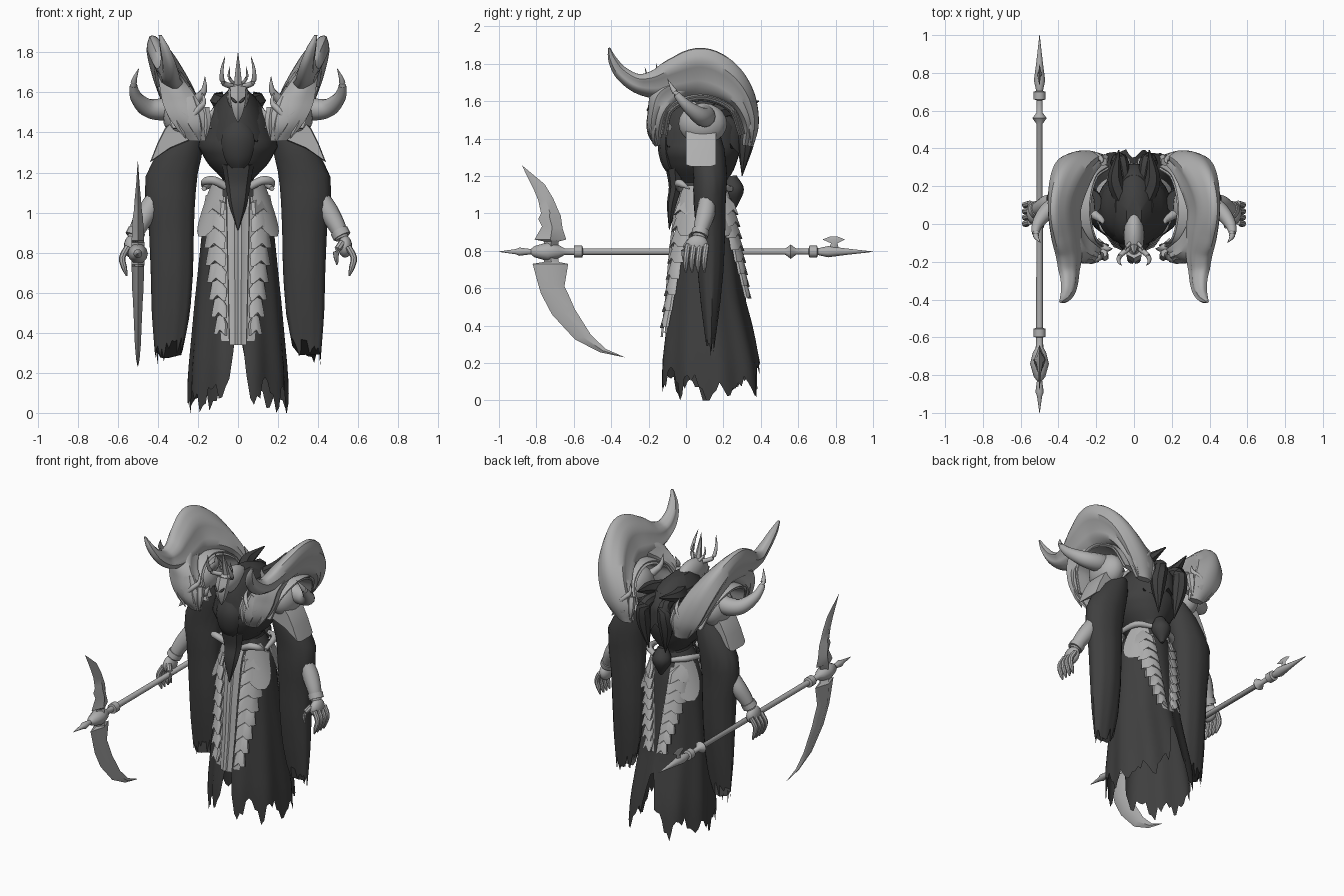
import bpy, bmesh, math, random
from mathutils import Vector

random.seed(4)
if "Cube" in bpy.data.objects:
    bpy.data.objects.remove(bpy.data.objects["Cube"])


def material(name, v):
    m = bpy.data.materials.new(name)
    m.use_nodes = True
    m.diffuse_color = (v, v, v, 1)
    m.node_tree.nodes["Principled BSDF"].inputs["Base Color"].default_value = (v, v, v, 1)
    return m


BONE = material("pale grey bone", 0.43)
CLOTH = material("dark grey cloth", 0.05)
made = []


def build(name, verts, faces, mat):
    me = bpy.data.meshes.new(name)
    me.from_pydata([tuple(v) for v in verts], [], faces)
    bm = bmesh.new()
    bm.from_mesh(me)
    bmesh.ops.recalc_face_normals(bm, faces=bm.faces)
    bm.to_mesh(me)
    bm.free()
    me.materials.append(mat)
    ob = bpy.data.objects.new(name, me)
    bpy.context.collection.objects.link(ob)
    made.append(ob)


def loft(name, rings, mat, cap=True, closed=True):
    n = len(rings[0])
    faces = [(r * n + i, r * n + (i + 1) % n, (r + 1) * n + (i + 1) % n, (r + 1) * n + i)
             for r in range(len(rings) - 1) for i in range(n if closed else n - 1)]
    if cap:
        faces += [tuple(range(n)), tuple(range((len(rings) - 1) * n, len(rings) * n))]
    build(name, [v for r in rings for v in r], faces, mat)


def smooth_path(pts, steps=5):
    p = [Vector(q) for q in pts]
    p = [2 * p[0] - p[1]] + p + [2 * p[-1] - p[-2]]
    out = []
    for i in range(1, len(p) - 2):
        a, b, c, d = p[i - 1:i + 3]
        for k in range(steps):
            t = k / steps
            out.append(0.5 * (2 * b + (c - a) * t + (2 * a - 5 * b + 4 * c - d) * t * t
                              + (3 * b - a - 3 * c + d) * t ** 3))
    return out + [p[-2]]


def tube(name, pts, mat, s=1, steps=5, n=10, flat=1):
    """Tapering tube through (x, y, z, radius) points; s mirrors it in x."""
    path = smooth_path(pts, steps)
    rings = []
    for i, p in enumerate(path):
        d = (path[min(i + 1, len(path) - 1)] - path[max(i - 1, 0)]).xyz.normalized()
        a = d.cross(Vector((0, 0, 1)) if abs(d.z) < 0.8 else Vector((1, 0, 0))).normalized()
        b = d.cross(a)
        r = max(p.w, 0.001)
        ring = [p.xyz + r * (a * math.cos(t) * flat + b * math.sin(t))
                for t in (math.tau * k / n for k in range(n))]
        rings.append([(s * v.x, v.y, v.z) for v in ring])
    loft(name, rings, mat)


def ball(name, c, r, mat):
    rings = [[(c[0] + r[0] * math.sin(u) * math.cos(t), c[1] + r[1] * math.sin(u) * math.sin(t),
               c[2] + r[2] * math.cos(u)) for t in (math.tau * k / 16 for k in range(16))]
             for u in (0.02 + 3.1 * j / 10 for j in range(11))]
    loft(name, rings, mat)


def lerp(table, z):
    """Table rows start with z, highest first; returns the blended rest."""
    for hi, lo in zip(table, table[1:]):
        if z >= lo[0]:
            break
    t = min(1, max(0, (z - lo[0]) / (hi[0] - lo[0])))
    return [l + (h - l) * t for h, l in zip(hi[1:], lo[1:])]


def drape(name, table, bottom, mat, s=1, n=56, rows=14, fold=0.0, cap=False):
    """Cloth body from (z, x0, x1, y0, y1) rows down to a ragged hem."""
    top = table[0][0]
    hem = [bottom(math.tau * i / n) for i in range(n)]
    rings = []
    for r in range(rows + 1):
        ring = []
        for i in range(n):
            a, t = math.tau * i / n, r / rows
            z = top + (hem[i] - top) * t
            x0, x1, y0, y1 = lerp(table, z)
            k = 1 + fold * t * math.sin(9 * a)
            ring.append((s * ((x0 + x1) / 2 + k * (x1 - x0) / 2 * math.cos(a)),
                         (y0 + y1) / 2 + k * (y1 - y0) / 2 * math.sin(a), z))
        rings.append(ring)
    loft(name, rings, mat, cap)


# Skirt with ragged hem, split at front and back
SKIRT = [(1.16, -.09, .09, .0, .22), (1.05, -.165, .165, -.04, .25), (.8, -.19, .19, -.07, .28),
         (.55, -.215, .215, -.09, .31), (.2, -.245, .245, -.13, .4), (0, -.25, .25, -.13, .42)]


def skirt_hem(a):
    c = abs(math.cos(a))
    rag = .045 * math.sin(11 * a) + random.uniform(-.05, .05)
    return max(0, .14 - .08 * c + .33 * max(0, 1 - c / .25) + rag)


drape("skirt", SKIRT, skirt_hem, CLOTH, n=90, fold=.035)


def on_skirt(x, z, off, side):
    _, rx, y0, y1 = lerp(SKIRT, z)
    k = math.sqrt(max(0, 1 - (x / rx) ** 2))
    return (x, (y0 + y1) / 2 + side * ((y1 - y0) / 2 * k + off), z)


# Bone front panel
rows = []
for j in range(16):
    z = 1.12 - .78 * j / 15
    w = .058 - .016 * j / 15
    rows.append([on_skirt(w * k / 3, z, .014 + .008 * (abs(k) == 1), -1) for k in range(-3, 4)])
loft("front_panel", rows, BONE, cap=False, closed=False)

# Overlapping leaf scales: straight columns in front, a closing V behind
for side, wide, low, end, label in ((-1, .058, .042, .36, "front"), (1, .05, .004, .54, "back")):
    for s in (1, -1):
        backing = []
        for j in range(16):
            t = j / 15
            inner = wide + (low - wide) * t + .004
            backing.append([on_skirt(s * (inner + (.082 - .045 * t) * k / 3), 1.08 + (end - 1.08) * t, .008, side)
                            for k in range(4)])
        loft(label + "_scale_backing", backing, BONE, cap=False, closed=False)
        for j in range(8):
            t = j / 8
            z = 1.08 + (end - 1.05) * t
            inner = wide + (low - wide) * t + .008
            w = inner + .095 - .055 * t * t
            m = (w + inner) / 2
            leaf = [(inner, z - .03), (m, z + .02), (w, z + .005), (w + .016, z - .085),
                    (m + .02, z - .06), (inner + .004, z - .09)]
            loft(label + "_scale", [[on_skirt(s * (m + (x - m) * g), h, o + .015 * (h < z - .05), side)
                                     for x, h in leaf] for o, g in ((.005, 1), (.018, 1), (.026, .6))], BONE)

# Torso, hood and apron point
drape("torso", [(1.56, -.1, .1, -.06, .26), (1.46, -.17, .17, -.1, .29), (1.33, -.2, .2, -.12, .29),
                (1.24, -.15, .15, -.09, .26), (1.17, -.075, .075, -.03, .22), (1.1, -.09, .09, -.03, .23)],
      lambda a: 1.1, CLOTH, n=32, cap=True)
drape("hood", [(1.62, -.04, .04, -.04, .14), (1.58, -.085, .085, -.09, .24), (1.5, -.13, .13, -.12, .32),
               (1.38, -.17, .17, -.13, .32)],
      lambda a: 1.36 + random.uniform(-.04, .04), CLOTH, n=32, rows=6, cap=True)
tube("apron_point", [(0, -.06, 1.24, .08), (0, -.055, 1.14, .062), (0, -.075, 1.04, .045), (0, -.09, .91, .002)],
     CLOTH, n=8, flat=.6)
tube("breast_plate", [(0, -.1, 1.47, .03), (0, -.11, 1.38, .08), (0, -.1, 1.28, .07), (0, -.07, 1.2, .03)],
     CLOTH, n=8, flat=.5)
tube("back_pouch", [(0, .24, 1.2, .03), (0, .25, 1.12, .06), (0, .26, 1.03, .01)], CLOTH)

# Head, mask and crown
ball("head", (0, -.06, 1.58), (.055, .13, .08), BONE)
tube("mask", [(0, -.14, 1.62, .045), (0, -.165, 1.55, .042), (0, -.17, 1.49, .025), (0, -.17, 1.45, .003)], BONE, n=6)
tube("crown_spike", [(0, -.12, 1.62, .025), (0, -.14, 1.7, .016), (0, -.16, 1.8, .001)], BONE, n=6)

for s in (1, -1):
    # Crown prongs, eye slits, cape tails, collar points
    tube("crown_prong", [(.03, -.13, 1.63, .014), (.075, -.17, 1.65, .013), (.08, -.2, 1.71, .009),
                         (.065, -.22, 1.78, .001)], BONE, s)
    tube("crown_small_prong", [(.02, -.1, 1.64, .01), (.045, -.13, 1.68, .007), (.04, -.14, 1.73, .001)], BONE, s)
    tube("eye_slit", [(.008, -.207, 1.55, .004), (.022, -.2, 1.56, .007), (.034, -.19, 1.575, .003)], CLOTH, s)
    tube("cape_tail", [(.05, .22, 1.52, .03), (.07, .33, 1.5, .04), (.08, .32, 1.38, .045), (.06, .3, 1.2, .002)],
         CLOTH, s, n=8)
    tube("collar_point", [(.06, .12, 1.54, .04), (.1, .24, 1.56, .04), (.08, .39, 1.6, .004)], CLOTH, s, n=6)
    tube("chest_rib", [(.2, -.09, 1.46, .02), (.15, -.13, 1.47, .018), (.115, -.13, 1.53, .002)], BONE, s)

    # Sweeping shoulder arch, leaning outward as it rises
    arcs = {"shoulder_arch": [(.33, 1.36, .03, .05), (.345, 1.48, .045, .095), (.295, 1.61, .08, .095),
                              (.2, 1.7, .12, .078), (.08, 1.745, .14, .06), (-.05, 1.72, .115, .06),
                              (-.16, 1.69, .08, .055), (-.26, 1.695, .052, .045), (-.345, 1.75, .038, .034),
                              (-.392, 1.82, .024, .024), (-.412, 1.885, .006, .008)],
            "shoulder_front": [(-.02, 1.68, .06, .05), (-.11, 1.62, .08, .07), (-.15, 1.54, .055, .095),
                               (-.165, 1.45, .04, .09), (-.15, 1.36, .015, .04)],
            "shoulder_rim": [(-.12, 1.42, .02, .1), (-.08, 1.56, .02, .09), (.08, 1.62, .02, .085),
                             (.24, 1.56, .02, .09), (.3, 1.42, .02, .1)]}
    for name, pts in arcs.items():
        path = smooth_path(pts, 6)
        rings = []
        for i, p in enumerate(path):
            d = path[min(i + 1, len(path) - 1)] - path[max(i - 1, 0)]
            nv = Vector((-d[1], d[0])).normalized()
            ring = []
            for a in (math.tau * k / 24 for k in range(24)):
                z = p[1] + nv.y * p[2] * math.cos(a)
                x = .22 + .43 * (z - 1.4) + p[3] * math.sin(a) * (1 + .12 * math.cos(6 * a))
                ring.append((s * (x - .25 * max(0, -.25 - p[0])), p[0] + nv.x * p[2] * math.cos(a), z))
            rings.append(ring)
        loft(name, rings, BONE)
    # Carved beast faces on the shoulder ends
    for y, f in ((-.165, -1), (.34, 1)):
        tube("carved_snout", [(.26, y, 1.57, .05), (.24, y + f * .012, 1.5, .055), (.21, y + f * .02, 1.43, .035),
                              (.19, y, 1.36, .004)], BONE, s, n=8, flat=.6)
        for e in (-1, 1):
            tube("carved_brow", [(.235, y + f * .035, 1.47, .008), (.245 + e * .04, y + f * .025, 1.51, .016),
                                 (.25 + e * .08, y, 1.55, .012), (.26 + e * .08, y - f * .02, 1.6, .002)], BONE, s)
            tube("carved_cheek", [(.245 + e * .08, y - f * .01, 1.52, .025), (.23 + e * .075, y + f * .01, 1.45, .022),
                                  (.21 + e * .05, y + f * .01, 1.37, .003)], BONE, s, n=6)
    # Shoulder cap, outer horn, inner spike and angular guard
    ball("shoulder_cap", (s * .29, .09, 1.48), (.085, .13, .11), BONE)
    tube("outer_horn", [(.3, .1, 1.53, .055), (.38, .1, 1.515, .055), (.455, .07, 1.525, .046), (.51, 0, 1.58, .03),
                        (.52, -.06, 1.65, .016), (.495, -.1, 1.72, .001)], BONE, s, n=12)
    tube("inner_spike", [(.21, .05, 1.56, .025), (.17, .02, 1.61, .016), (.165, 0, 1.68, .001)], BONE, s)
    guard = [(.22, 1.37), (.34, 1.32), (.44, 1.25), (.405, 1.34), (.365, 1.42), (.29, 1.5)]
    loft("shoulder_guard", [[(s * (.34 + (x - .34) * g), y, 1.37 + (z - 1.37) * g) for x, z in guard]
                            for y, g in ((0, .92), (.03, 1), (.13, 1), (.16, .92))], BONE)

    # Hanging ragged sleeve
    drape("sleeve", [(1.43, .17, .29, .05, .18), (1.33, .17, .39, .03, .21), (1.18, .205, .462, .04, .22),
                     (1.05, .215, .465, .04, .21), (.93, .22, .445, .05, .21), (.7, .225, .435, .06, .2),
                     (.5, .24, .43, .08, .18), (.24, .29, .41, .115, .145)],
          lambda a: .32 - .03 * math.cos(a) + random.uniform(-.06, .05), CLOTH, s, n=36, fold=.03, cap=True)

    # Forearm, hand and curled fingers
    tube("forearm", [(.415, .115, 1.07, .045), (.455, .105, 1.0, .05), (.495, .085, .93, .043),
                     (.52, .07, .87, .034)], BONE, s, n=12)
    tube("wrist_band", [(.505, .08, .91, .046), (.52, .072, .88, .046)], BONE, s, 1, 12)
    ball("palm", (s * .535, .06, .83), (.035, .06, .055), BONE)
    for j in range(4):
        y = .01 + .033 * j
        tube("finger", [(.55, y, .83, .016), (.578, y - .008, .775, .016), (.568, y - .012, .725, .014),
                        (.555, y - .01, .685, .005)], BONE, s, 3, 8)
    tube("thumb", [(.52, .02, .85, .018), (.49, -.01, .8, .016), (.495, -.01, .74, .005)], BONE, s, 3, 8)

    # Teardrop hip plates, front and back, and belt horns
    for side in (-1, 1):
        rows = []
        for j in range(11):
            t = j / 10
            half = .5 * math.sqrt(math.sin(math.pi * (.12 + .86 * t)))
            rows.append([(s * (.135 + .09 * t) * math.cos(a), .1 + side * (.14 + .05 * t) * math.sin(a), 1.15 - .27 * t)
                         for a in (.62 + half * (k - 3) / 3 for k in range(7))])
        loft("hip_plate", rows, BONE, cap=False, closed=False)
    tube("belt_horn", [(.06, -.03, 1.13, .02), (.12, -.04, 1.16, .022), (.165, -.02, 1.155, .018),
                       (.18, .02, 1.13, .003)], BONE, s)
    tube("belt_back", [(.17, .04, 1.12, .012), (.14, .18, 1.14, .02), (.06, .24, 1.13, .015)], BONE, s)

# Scythe staff with collars and points
SX, SZ = -.5, .795
staff = [(-1, 0), (-.91, .014), (-.89, .022), (-.83, .014), (-.81, .03), (-.74, .05), (-.68, .035),
         (-.65, .018), (-.6, .018), (-.598, .032), (-.555, .032), (-.55, .018), (.53, .016), (.56, .038),
         (.59, .016), (.655, .016), (.66, .032), (.7, .032), (.705, .018), (.76, .03), (.85, .018), (1, 0)]
tube("scythe_staff", [(SX, y, SZ, r) for y, r in staff], BONE, steps=1, n=12)


def blade(name, pairs, thick):
    """Diamond-section blade between back-edge and cutting-edge (y, z) pairs."""
    rings = []
    for i, (a, b, c, d) in enumerate(pairs):
        h = thick * (1 - (i / (len(pairs) - 1)) ** 2) + .001
        rings.append([(SX, a, b), (SX + h, (a + c) / 2, (b + d) / 2), (SX, c, d),
                      (SX - h, (a + c) / 2, (b + d) / 2)])
    loft(name, rings, BONE)


blade("upper_blade", [(-.76, .79, -.69, .79), (-.76, .85, -.68, .85), (-.81, .86, -.64, .86), (-.77, .93, -.66, .92),
                      (-.79, .97, -.67, .99), (-.775, 1.0, -.68, 1.01), (-.79, 1.07, -.71, 1.08),
                      (-.815, 1.13, -.755, 1.155), (-.877, 1.255, -.875, 1.255)], .032)
blade("lower_blade", [(-.76, .8, -.69, .8), (-.76, .74, -.68, .74), (-.82, .73, -.63, .73), (-.79, .62, -.65, .61),
                      (-.775, .57, -.63, .57), (-.717, .46, -.594, .487), (-.594, .326, -.51, .353),
                      (-.46, .257, -.43, .275), (-.33, .23, -.33, .232)], .032)
blade("rear_hook", [(.76, .8, .82, .8), (.775, .84, .81, .84), (.73, .86, .85, .86), (.77, .876, .81, .876)], .012)

for ob in made:
    ob.select_set(True)
bpy.context.view_layer.objects.active = made[0]
bpy.ops.object.shade_smooth_by_angle(angle=math.radians(40))
